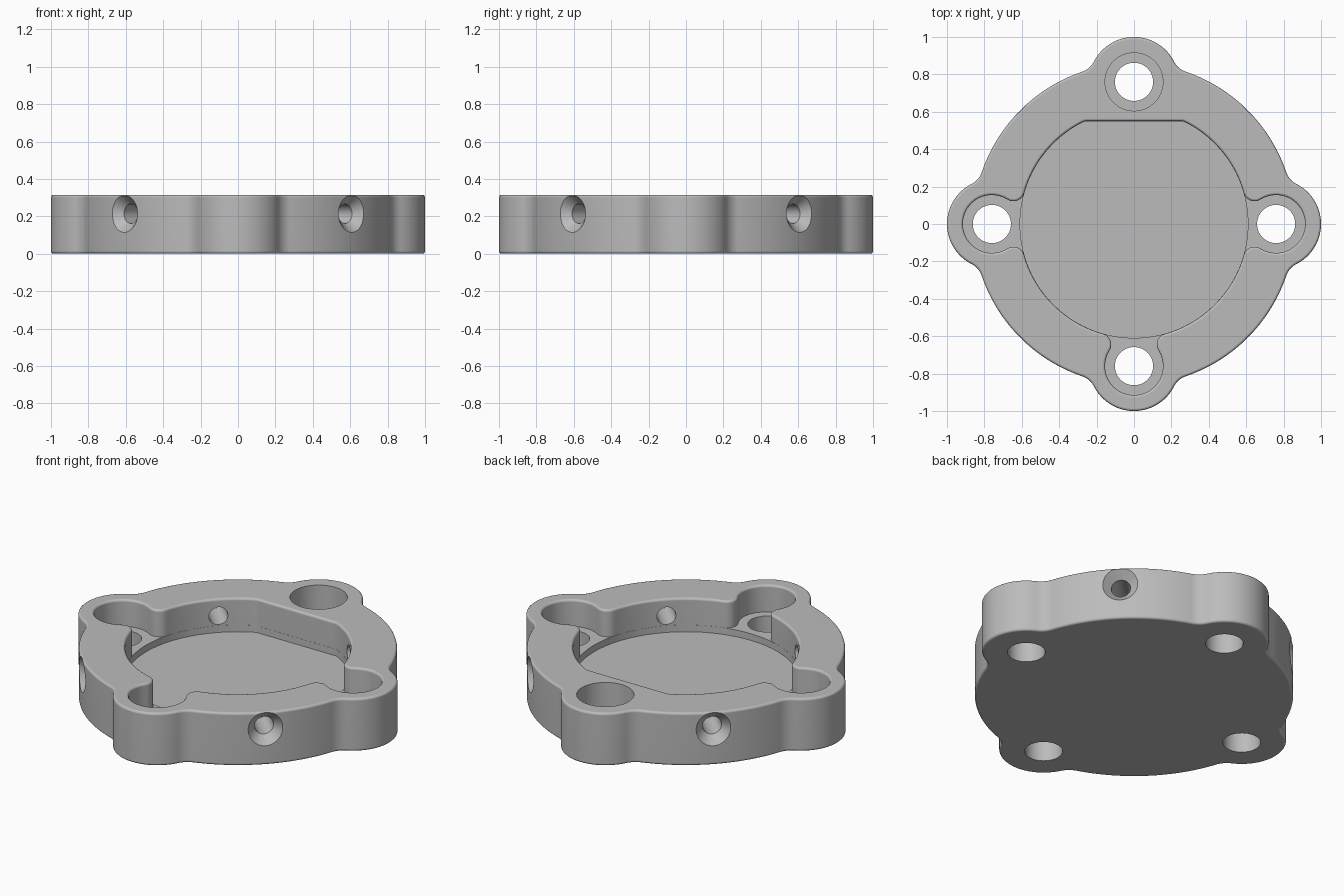
import bpy, bmesh
from math import sin, cos, pi, atan2, sqrt, radians

if "Cube" in bpy.data.objects:
    bpy.data.objects.remove(bpy.data.objects["Cube"])

HEIGHT, EDGE = 0.315, 0.014       # body height, edge rounding
POCKET_Z, FLOOR_Z = 0.155, 0.115  # floors of the lobe pockets and the main recess
LOBE_DIST, FLAT_Y = 0.76, 0.55    # bolt circle, flat side of the recess

grey = bpy.data.materials.new("plain grey")
grey.use_nodes = True
grey.diffuse_color = (0.5, 0.5, 0.5, 1)
grey.node_tree.nodes["Principled BSDF"].inputs["Base Color"].default_value = (0.5, 0.5, 0.5, 1)


def arc(cx, cy, r, a0, a1, n):
    return [(cx + r * cos(a0 + (a1 - a0) * i / n), cy + r * sin(a0 + (a1 - a0) * i / n))
            for i in range(n + 1)]


def circle(r, n=64):
    return arc(0, 0, r, 0, 2 * pi, n)[:-1]


def lobed_outline(main_r, lobe_r, fillet_r, grow=0.0, lobes=(0, 1, 2, 3), flat=None):
    """Circle with filleted round lobes on the chosen quarters, optionally cut flat at the back."""
    R, r, f, d = main_r + grow, lobe_r + grow, fillet_r - grow, LOBE_DIST
    fx = ((R + f) ** 2 - (r + f) ** 2 + d * d) / (2 * d)
    fy = sqrt((R + f) ** 2 - fx * fx)
    lobe_a, main_a = atan2(fy, fx - d), atan2(fy, fx)
    lobed = (arc(d, 0, r, 0, lobe_a, 16)
             + arc(fx, fy, f, lobe_a + pi, main_a + pi, 10)[1:]
             + arc(0, 0, R, main_a, pi / 4, 16)[1:])
    plain = arc(0, 0, R, 0, pi / 4, 40)
    points = []
    for quarter in range(4):
        half = lobed if quarter in lobes else plain
        whole = [(x, -y) for x, y in half[:0:-1]] + half[:-1]
        c, s = cos(quarter * pi / 2), sin(quarter * pi / 2)
        points += [(x * c - y * s, x * s + y * c) for x, y in whole]
    if flat is not None:
        points = [(x, min(y, flat + grow)) for x, y in points]
    return points


def loft(name, rings):
    """Closed solid through a stack of (outline, height) rings."""
    bm = bmesh.new()
    loops = [[bm.verts.new((x, y, z)) for x, y in pts] for pts, z in rings]
    n = len(loops[0])
    for low, high in zip(loops, loops[1:]):
        for i in range(n):
            j = (i + 1) % n
            bm.faces.new((low[i], low[j], high[j], high[i]))
    bm.faces.new(loops[0][::-1])
    bm.faces.new(loops[-1])
    bmesh.ops.recalc_face_normals(bm, faces=bm.faces)
    mesh = bpy.data.meshes.new(name)
    bm.to_mesh(mesh)
    bm.free()
    mesh.materials.append(grey)
    ob = bpy.data.objects.new(name, mesh)
    bpy.context.collection.objects.link(ob)
    return ob


# Outer body with rounded top and bottom edges
steps = [radians(a) for a in (0, 30, 60, 90)]
rounding = [(EDGE * (cos(a) - 1), EDGE * (1 - sin(a))) for a in steps]
levels = [(g, z) for g, z in rounding[::-1]] + [(g, HEIGHT - z) for g, z in rounding]
body = loft("mounting_flange", [(lobed_outline(0.86, 0.24, 0.11, g), z) for g, z in levels])

cutters = []

# Recess opening into three lobe pockets, flared at the rim
flare = [(EDGE * (1 - cos(a)), HEIGHT - EDGE + EDGE * sin(a)) for a in steps]
levels = [(0, POCKET_Z)] + flare + [(EDGE, HEIGHT + 0.1)]
cutters.append(loft("pocket_cutter", [
    (lobed_outline(0.61, 0.155, 0.06, g, (0, 2, 3), FLAT_Y), z) for g, z in levels]))

# Deeper main recess floor
disc = [(x, min(y, FLAT_Y - 0.0008)) for x, y in circle(0.6092, 240)]
cutters.append(loft("floor_cutter", [(disc, FLOOR_Z), (disc, 0.22)]))

# Closed counterbore in the back lobe
bore = loft("counterbore_cutter", [(circle(0.155), POCKET_Z), (circle(0.155), 0.5)])
bore.location.y = LOBE_DIST
cutters.append(bore)

for k in range(4):
    # Bolt holes through the lobes
    a = k * pi / 2
    hole = loft("bolt_hole_cutter", [(circle(0.102), -0.1), (circle(0.102), 0.5)])
    hole.location = (LOBE_DIST * cos(a), LOBE_DIST * sin(a), 0)
    cutters.append(hole)
    # Countersunk screw holes through the wall on the diagonals
    screw = loft("screw_hole_cutter", [(circle(r, 48), z) for r, z in
                                       ((0.052, 0.5), (0.052, 0.81), (0.1, 0.86), (0.15, 0.91))])
    screw.rotation_euler = (0, pi / 2, a + pi / 4)
    screw.location.z = 0.214
    cutters.append(screw)

bpy.context.view_layer.objects.active = body
for cutter in cutters:
    cutter.hide_render = True
    mod = body.modifiers.new("cut", "BOOLEAN")
    mod.operation, mod.solver, mod.object = "DIFFERENCE", "EXACT", cutter
    bpy.ops.object.modifier_apply(modifier=mod.name)
for cutter in cutters:
    bpy.data.objects.remove(cutter)

# Smooth walls with crisp edges
bpy.ops.object.select_all(action="DESELECT")
body.select_set(True)
bpy.ops.object.shade_smooth_by_angle(angle=radians(32))
normals = body.modifiers.new("normals", "WEIGHTED_NORMAL")
normals.keep_sharp = True
